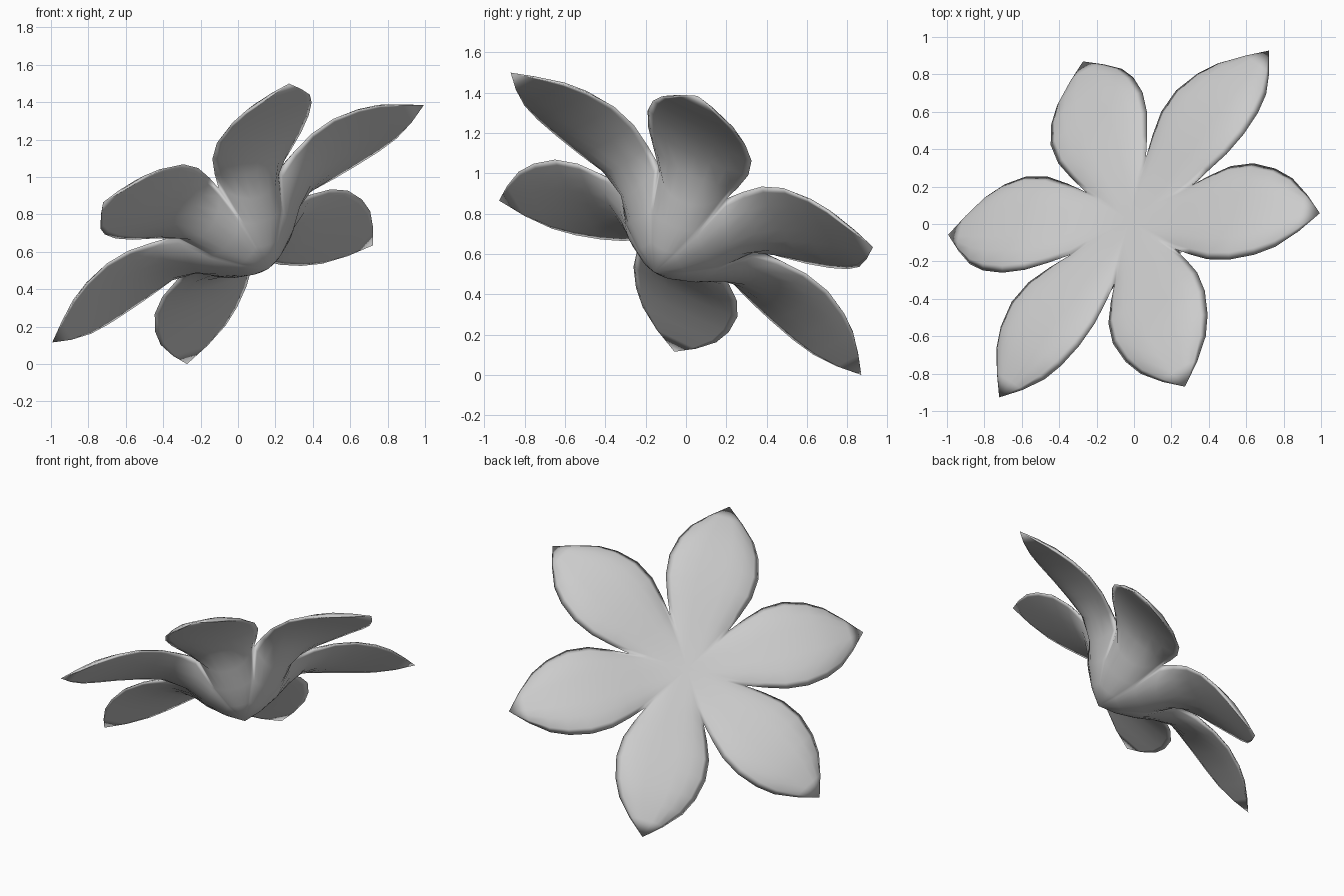
import bpy, bmesh
from math import cos, sin, radians
from mathutils import Vector

if "Cube" in bpy.data.objects:
    bpy.data.objects.remove(bpy.data.objects["Cube"])

# Tilted flower frame: facing direction n, first petal axis u, sideways axis v
centre = Vector((0, 0, 0.75))
n = Vector((-0.493, 0.474, 0.729)).normalized()
u = Vector((0.995, 0.055, 0.63))
u = (u - n * u.dot(n)).normalized()
v = n.cross(u)

# Petal stations: distance, half width, top midrib, top edge, underside midrib, underside edge
stations = [
    (0.12, 0.0693, 0.052, 0.052, -0.262, -0.25),
    (0.23, 0.1328, 0.06, 0.054, -0.18, -0.145),
    (0.33, 0.1905, 0.072, 0.04, -0.09, 0.04),
    (0.45, 0.24, 0.088, 0.055, 0.0, 0.055),
    (0.58, 0.283, 0.1, 0.068, 0.038, 0.068),
    (0.72, 0.293, 0.105, 0.068, 0.048, 0.068),
    (0.86, 0.262, 0.095, 0.05, 0.04, 0.05),
    (0.97, 0.208, 0.075, 0.03, 0.025, 0.03),
    (1.08, 0.11, 0.04, 0.01, 0.01, 0.01),
]
columns = [-1, -0.88, -0.6, -0.3, 0, 0.3, 0.6, 0.88, 1]

bm = bmesh.new()


def add_side(angle, mid, edge, apex_h, power, flip):
    """One skin of a petal, as a grid running from the centre to the tip."""
    ax = u * cos(angle) + v * sin(angle)
    side = n.cross(ax)

    def point(a, t, h):
        return bm.verts.new(centre + ax * a + side * t + n * h)

    def face(*verts):
        bm.faces.new(verts[::-1] if flip else verts)

    apex, tip = point(0, 0, apex_h), point(1.18, 0, 0)
    rows = [[point(s[0], s[1] * c, s[mid] + (s[edge] - s[mid]) * abs(c) ** power)
             for c in columns] for s in stations]
    for j in range(len(columns) - 1):
        face(apex, rows[0][j], rows[0][j + 1])
        for r0, r1 in zip(rows, rows[1:]):
            face(r0[j], r1[j], r1[j + 1], r0[j + 1])
        face(rows[-1][j], tip, rows[-1][j + 1])


# Six thin, closed petals joined over a bowl-shaped base
for k in range(6):
    add_side(radians(60 * k), 2, 3, 0.05, 5, False)
    add_side(radians(60 * k), 4, 5, -0.33, 2.5, True)
bmesh.ops.remove_doubles(bm, verts=bm.verts, dist=0.001)
for f in bm.faces:
    f.smooth = True

mesh = bpy.data.meshes.new("flower_petals")
bm.to_mesh(mesh)
bm.free()
flower = bpy.data.objects.new("flower_petals", mesh)
bpy.context.collection.objects.link(flower)
